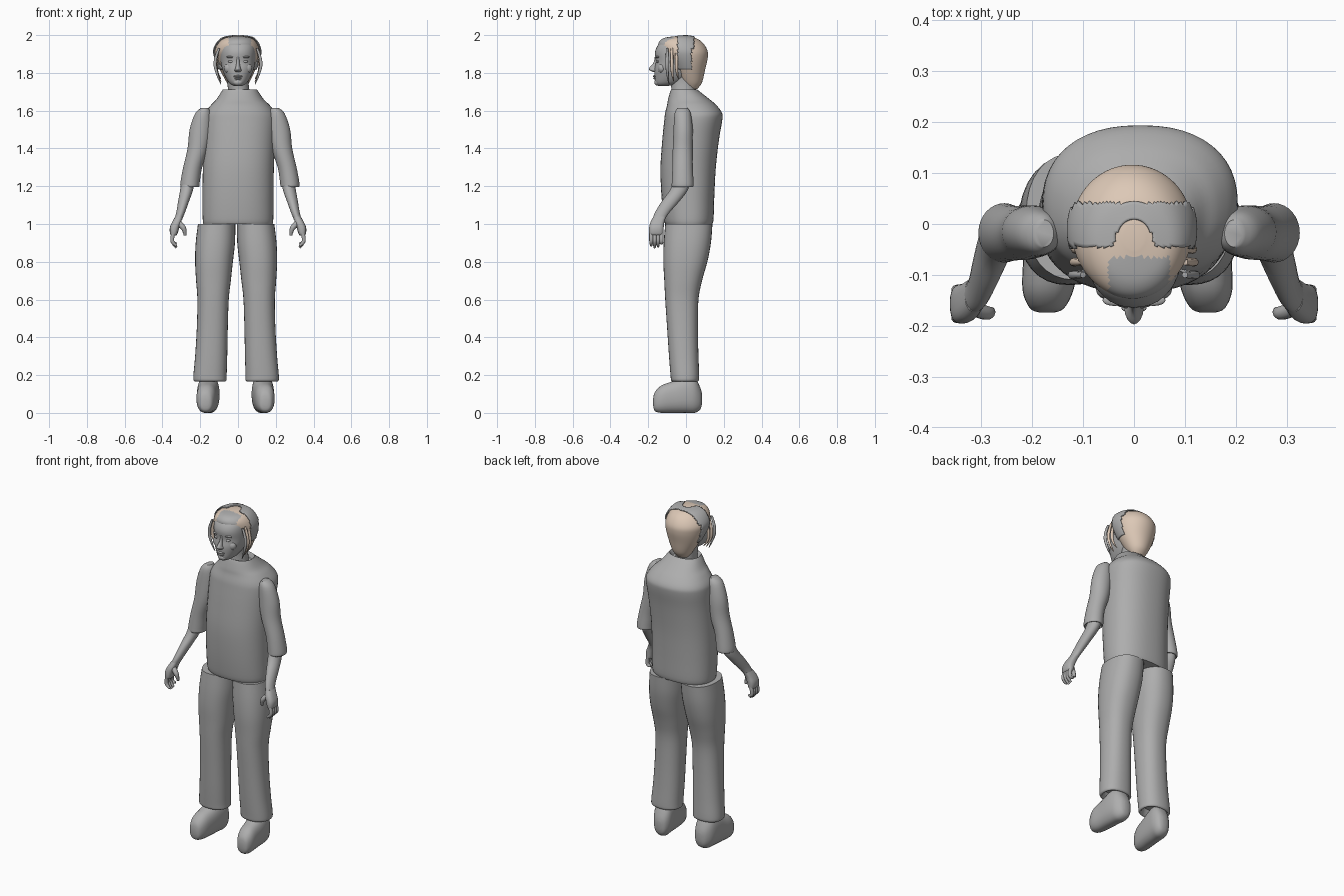
import bpy, bmesh, math
from mathutils import Vector

if "Cube" in bpy.data.objects:
    bpy.data.objects.remove(bpy.data.objects["Cube"], do_unlink=True)


def material(name, rgb):
    m = bpy.data.materials.new(name)
    m.use_nodes = True
    m.diffuse_color = (*rgb, 1)
    bsdf = m.node_tree.nodes["Principled BSDF"]
    bsdf.inputs["Base Color"].default_value = (*rgb, 1)
    bsdf.inputs["Roughness"].default_value = 0.8
    return m


GREY = material("plain grey", (0.42, 0.42, 0.42))
PEACH = material("pale peach", (0.72, 0.58, 0.47))


def finish(ob, angle=50):
    bpy.ops.object.select_all(action="DESELECT")
    ob.select_set(True)
    bpy.context.view_layer.objects.active = ob
    bpy.ops.object.shade_smooth_by_angle(angle=math.radians(angle))


def resample(rows, steps):
    """Smooth spline through the section rows."""
    pts = [Vector(r) for r in rows]
    out = []
    for i in range(len(pts) - 1):
        a, b, c, d = (pts[max(i - 1, 0)], pts[i], pts[i + 1], pts[min(i + 2, len(pts) - 1)])
        for k in range(steps):
            t = k / steps
            out.append(b + (c - a) * (t / 2) + (2 * a - 5 * b + 4 * c - d) * (t * t / 2)
                       + (3 * b - a - 3 * c + d) * (t ** 3 / 2))
    return out + [pts[-1]]


def loft(name, rows, along="z", side=1, shift=0, sides=32, steps=4, power=2.0,
         mats=(GREY,), rule=None, keep=None):
    """Rows are (position, centre x, half width, low, high) of rounded sections."""
    bm = bmesh.new()
    rings = []
    for pos, cx, rx, lo, hi in resample(rows, steps):
        ring = []
        for i in range(sides):
            a = math.tau * i / sides
            c, s = math.cos(a), math.sin(a)
            u = math.copysign(abs(c) ** (2 / power), c)
            v = math.copysign(abs(s) ** (2 / power), s)
            x = side * (cx + rx * u) + shift
            w = (lo + hi) / 2 + (hi - lo) / 2 * v
            ring.append(bm.verts.new((x, w, pos) if along == "z" else (x, pos, w)))
        rings.append(ring)
    for a, b in zip(rings, rings[1:]):
        for i in range(sides):
            j = (i + 1) % sides
            bm.faces.new((a[i], a[j], b[j], b[i]))
    bm.faces.new(rings[0])
    bm.faces.new(rings[-1])
    bmesh.ops.recalc_face_normals(bm, faces=bm.faces)
    if keep:
        drop = [f for f in bm.faces if not keep(f.calc_center_median())]
        bmesh.ops.delete(bm, geom=drop, context="FACES")
    if rule:
        for f in bm.faces:
            f.material_index = rule(f.calc_center_median())
    me = bpy.data.meshes.new(name)
    bm.to_mesh(me)
    bm.free()
    for m in mats:
        me.materials.append(m)
    ob = bpy.data.objects.new(name, me)
    bpy.context.collection.objects.link(ob)
    finish(ob)
    return ob


def tube(name, points, radii, mat=GREY):
    cu = bpy.data.curves.new(name, "CURVE")
    cu.dimensions = "3D"
    cu.bevel_depth = 1
    cu.bevel_resolution = 3
    cu.use_fill_caps = True
    sp = cu.splines.new("NURBS")
    sp.points.add(len(points) - 1)
    for p, co, r in zip(sp.points, points, radii):
        p.co = (*co, 1)
        p.radius = r
    sp.order_u = 3
    sp.use_endpoint_u = True
    cu.materials.append(mat)
    ob = bpy.data.objects.new(name, cu)
    bpy.context.collection.objects.link(ob)


def pebble(name, loc, size):
    bpy.ops.mesh.primitive_uv_sphere_add(segments=16, ring_count=10, radius=1, location=loc)
    ob = bpy.context.object
    ob.name = name
    ob.scale = size
    ob.data.materials.append(GREY)
    finish(ob)


# Tunic and neck
loft("tunic", [(1.0, 0, .183, -.11, .14), (1.03, 0, .187, -.118, .146), (1.15, 0, .188, -.13, .15),
               (1.3, .002, .188, -.135, .158), (1.45, .008, .19, -.125, .175),
               (1.55, .012, .192, -.115, .192), (1.59, .012, .184, -.11, .19),
               (1.63, .012, .155, -.1, .16), (1.66, .011, .125, -.095, .125),
               (1.705, .01, .095, -.082, .068), (1.71, .01, .088, -.075, .06),
               (1.685, .01, .075, -.06, .05)], sides=48, power=2.3)
loft("neck", [(1.64, .005, .065, -.085, .06), (1.69, .005, .058, -.078, .055),
              (1.75, 0, .056, -.08, .05), (1.8, 0, .06, -.09, .05)])

# Head and facial features
loft("face", [(1.73, 0, .02, -.145, -.1), (1.745, 0, .045, -.162, -.03), (1.78, 0, .068, -.166, .02),
              (1.82, 0, .083, -.167, .04), (1.86, 0, .092, -.16, .06), (1.91, 0, .096, -.164, .08),
              (1.95, 0, .09, -.146, .07), (1.978, 0, .06, -.11, .03), (1.988, 0, .02, -.06, 0)],
     sides=40, power=2.2)
loft("nose", [(1.885, 0, .007, -.165, -.14), (1.85, 0, .009, -.174, -.14), (1.825, 0, .014, -.196, -.14),
              (1.814, 0, .019, -.192, -.14), (1.804, 0, .012, -.172, -.14)], sides=16)
pebble("upper_lip", (0, -.165, 1.782), (.025, .01, .006))
pebble("lower_lip", (0, -.163, 1.771), (.02, .011, .006))
pebble("chin", (0, -.15, 1.75), (.026, .018, .018))
for s, label in ((1, "left"), (-1, "right")):
    pebble(label + "_eye", (s * .037, -.149, 1.86), (.016, .009, .007))
    pebble(label + "_brow", (s * .038, -.15, 1.884), (.024, .011, .006))
    pebble(label + "_cheek", (s * .045, -.128, 1.825), (.03, .022, .028))

# Hair, with a grey patch above the forehead
hair_rows = [(1.715, 0, .035, .005, .06), (1.75, 0, .06, -.03, .085), (1.82, -.002, .095, -.075, .102),
             (1.88, -.003, .115, -.12, .115), (1.92, -.004, .118, -.142, .113),
             (1.96, -.002, .1, -.145, .088), (1.985, 0, .07, -.115, .05), (1.995, 0, .02, -.05, .0)]
loft("hair", hair_rows, sides=72, steps=7, mats=(PEACH, GREY),
     rule=lambda c: int(c.y < -.065 and -.05 < c.x < .07 and c.z > 1.85))


# Broad band over the crown, arched around a bare spot
def on_band(c):
    return -.045 < c.y < .042 - .012 * (c.z < 1.93) and c.z > 1.82 and math.hypot(c.x, (c.y + .045) * .75) > .04


band_rows = [(z + .005, cx, rx + .009, lo - .006, hi + .006) for z, cx, rx, lo, hi in hair_rows]
band = loft("hair_band", band_rows, sides=96, steps=9, keep=on_band)
solid = band.modifiers.new("thickness", "SOLIDIFY")
solid.thickness = .006

# Loose locks beside the face
for s, label in ((1, "left"), (-1, "right")):
    for i in range(3):
        y = -.1 + .025 * i
        tube(f"{label}_lock_{i + 1}",
             [(s * .1, y, 1.93), (s * (.126 - .005 * i), y, 1.87), (s * .115, y, 1.8),
              (s * .09, y + .01, 1.74 + .015 * i)],
             [.006, .009, .008, .002], PEACH if i else GREY)

for s, label in ((1, "left"), (-1, "right")):
    # Sleeve, forearm and hand
    arm = dict(side=s, shift=.01)
    loft(label + "_sleeve",
         [(1.615, .186, .018, -.045, .008), (1.585, .195, .042, -.06, .025), (1.5, .208, .058, -.066, .036),
          (1.4, .222, .055, -.07, .036), (1.3, .25, .05, -.072, .036), (1.225, .263, .051, -.075, .04),
          (1.2, .265, .05, -.075, .04), (1.197, .265, .044, -.065, .03), (1.22, .263, .04, -.06, .025)],
         **arm)
    loft(label + "_forearm",
         [(1.24, .26, .035, -.06, .025), (1.18, .272, .034, -.085, .01), (1.12, .288, .029, -.128, -.035),
          (1.06, .304, .023, -.165, -.088), (1.02, .318, .021, -.178, -.115)], sides=24, side=s)
    loft(label + "_palm",
         [(1.04, .312, .02, -.172, -.105), (1.01, .325, .024, -.188, -.115), (.98, .336, .025, -.195, -.118),
          (.95, .34, .02, -.195, -.12), (.94, .34, .013, -.19, -.125)], sides=24, side=s, power=2.6)
    for i, tip in enumerate((.885, .875, .88, .9)):
        y = -.184 + .018 * i
        tube(f"{label}_finger_{i + 1}",
             [(s * .34, y, .96), (s * .352, y, .92), (s * .342, y, .895), (s * .325, y, tip)],
             [.011, .011, .01, .006])
    tube(label + "_thumb",
         [(s * .325, -.16, 1.015), (s * .295, -.175, .99), (s * .282, -.175, .965), (s * .28, -.17, .94)],
         [.016, .015, .012, .007])

    # Trouser leg with a turned-in hem
    loft(label + "_trouser_leg",
         [(1.0, .103, .099, -.11, .14), (.9, .11, .104, -.118, .132), (.8, .117, .1, -.12, .113),
          (.7, .12, .092, -.115, .085), (.6, .122, .083, -.11, .066), (.45, .126, .082, -.1, .063),
          (.3, .132, .085, -.09, .066), (.2, .138, .088, -.082, .07), (.172, .138, .087, -.078, .068),
          (.17, .138, .075, -.065, .056), (.21, .138, .065, -.055, .045)],
         side=s, shift=-.01, power=2.3)

    # Shoe with a rounded toe and heel
    loft(label + "_shoe",
         [(-.174, .158, .015, .04, .075), (-.165, .158, .034, .01, .11), (-.13, .156, .05, 0, .145),
          (-.07, .15, .055, 0, .168), (0, .145, .058, 0, .198), (.045, .14, .054, 0, .19),
          (.075, .136, .036, .018, .135), (.085, .135, .014, .05, .1)],
         along="y", side=s, shift=-.013, sides=28, power=2.4)
